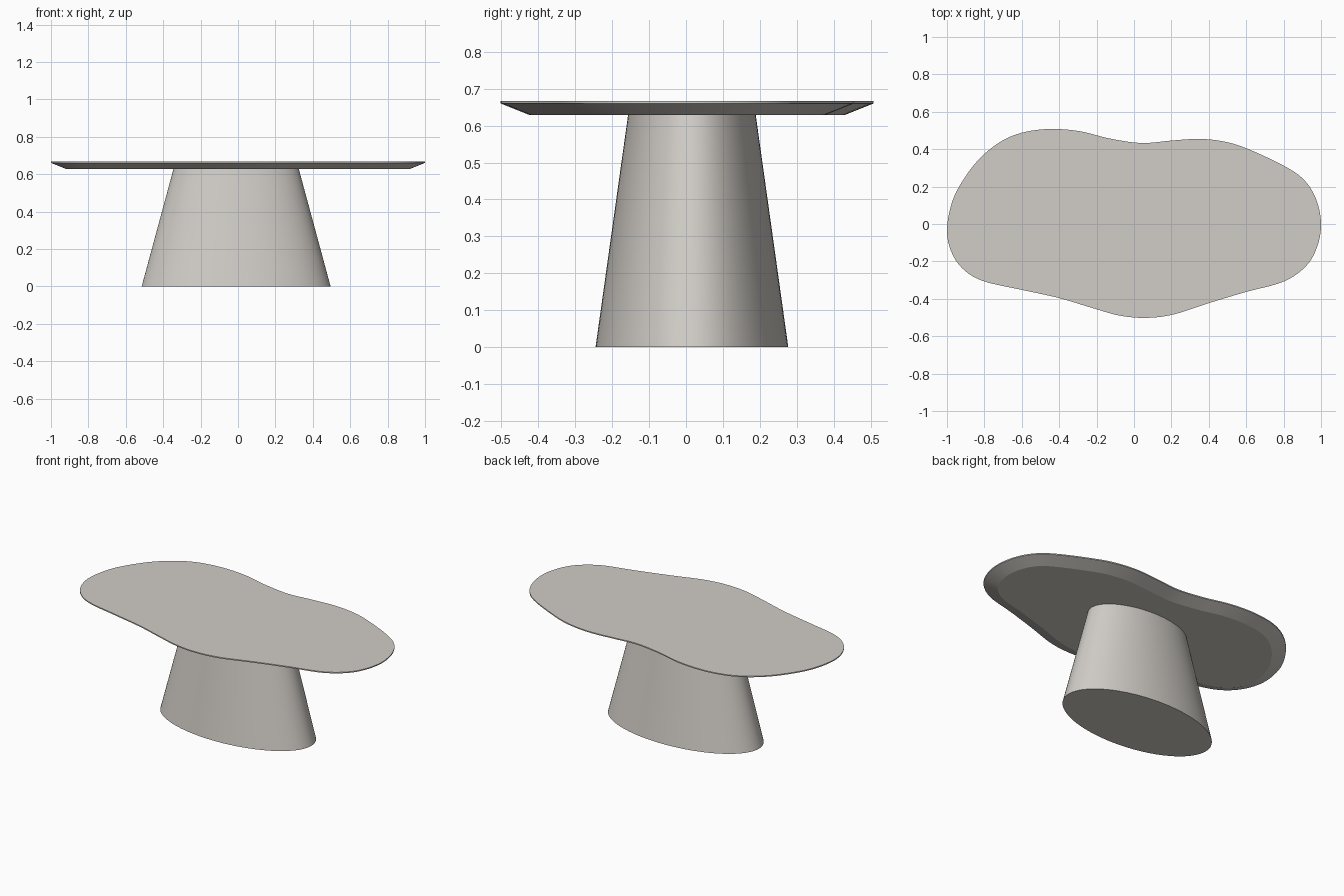
import bpy, bmesh, math
from mathutils import Vector

if "Cube" in bpy.data.objects:
    bpy.data.objects.remove(bpy.data.objects["Cube"])

stone = bpy.data.materials.new("warm_grey_stone")
stone.diffuse_color = (0.64, 0.61, 0.57, 1.0)
stone.use_nodes = True
stone.node_tree.nodes["Principled BSDF"].inputs["Base Color"].default_value = stone.diffuse_color


def loft(name, rings):
    """Skin a stack of closed rings and cap both ends."""
    bm = bmesh.new()
    loops = [[bm.verts.new(p) for p in ring] for ring in rings]
    n = len(loops[0])
    for a, b in zip(loops, loops[1:]):
        for i in range(n):
            j = (i + 1) % n
            bm.faces.new((a[i], a[j], b[j], b[i]))
    bm.faces.new(loops[0][::-1])
    bm.faces.new(loops[-1])
    bmesh.ops.recalc_face_normals(bm, faces=bm.faces)
    mesh = bpy.data.meshes.new(name)
    bm.to_mesh(mesh)
    bm.free()
    mesh.materials.append(stone)
    ob = bpy.data.objects.new(name, mesh)
    bpy.context.collection.objects.link(ob)
    bpy.ops.object.select_all(action='DESELECT')
    ob.select_set(True)
    bpy.context.view_layer.objects.active = ob
    bpy.ops.object.shade_smooth_by_angle(angle=math.radians(15))
    return ob


def closed_spline(pts, steps):
    """Catmull-Rom curve through a closed list of 2D points."""
    out, n = [], len(pts)
    for i in range(n):
        p0, p1, p2, p3 = (Vector(pts[(i + k) % n]) for k in (-1, 0, 1, 2))
        for s in range(steps):
            t = s / steps
            out.append(0.5 * (2 * p1 + (p2 - p0) * t
                              + (2 * p0 - 5 * p1 + 4 * p2 - p3) * t * t
                              + (3 * p1 - p0 - 3 * p2 + p3) * t ** 3))
    return out


def inset(pts, d):
    """Move a counter-clockwise outline inwards along its normals."""
    n, out = len(pts), []
    for i, p in enumerate(pts):
        t = (pts[(i + 1) % n] - pts[i - 1]).normalized()
        out.append(p + Vector((-t.y, t.x)) * d)
    return out


# Free-form table top outline, counter-clockwise
outline = [(1.0, 0.0), (0.975, 0.13), (0.91, 0.235), (0.8, 0.312), (0.6, 0.405),
           (0.48, 0.441), (0.35, 0.455), (0.2, 0.446), (0.04, 0.433),
           (-0.13, 0.457), (-0.29, 0.496), (-0.45, 0.508), (-0.6, 0.488),
           (-0.72, 0.436), (-0.83, 0.345), (-0.92, 0.225), (-0.975, 0.11),
           (-1.0, -0.03), (-0.98, -0.14), (-0.92, -0.235), (-0.81, -0.304),
           (-0.6, -0.352), (-0.4, -0.396), (-0.22, -0.45), (-0.08, -0.489),
           (0.06, -0.502), (0.21, -0.484), (0.4, -0.423), (0.6, -0.363),
           (0.8, -0.308), (0.92, -0.225), (0.98, -0.12)]
edge = closed_spline(outline, 5)
under = inset(edge, 0.08)

# Table top: thin lip with a wide undercut bevel
loft("table_top", [[(p.x, p.y, z) for p in ring]
                   for ring, z in ((under, 0.628), (edge, 0.66), (edge, 0.667))])

# Tapered oval pedestal
def oval(rx, ry, z, n=96):
    return [(-0.01 + rx * math.cos(math.tau * i / n),
             0.016 + ry * math.sin(math.tau * i / n), z) for i in range(n)]

loft("pedestal", [oval(0.505, 0.261, 0.0), oval(0.335, 0.173, 0.628)])
